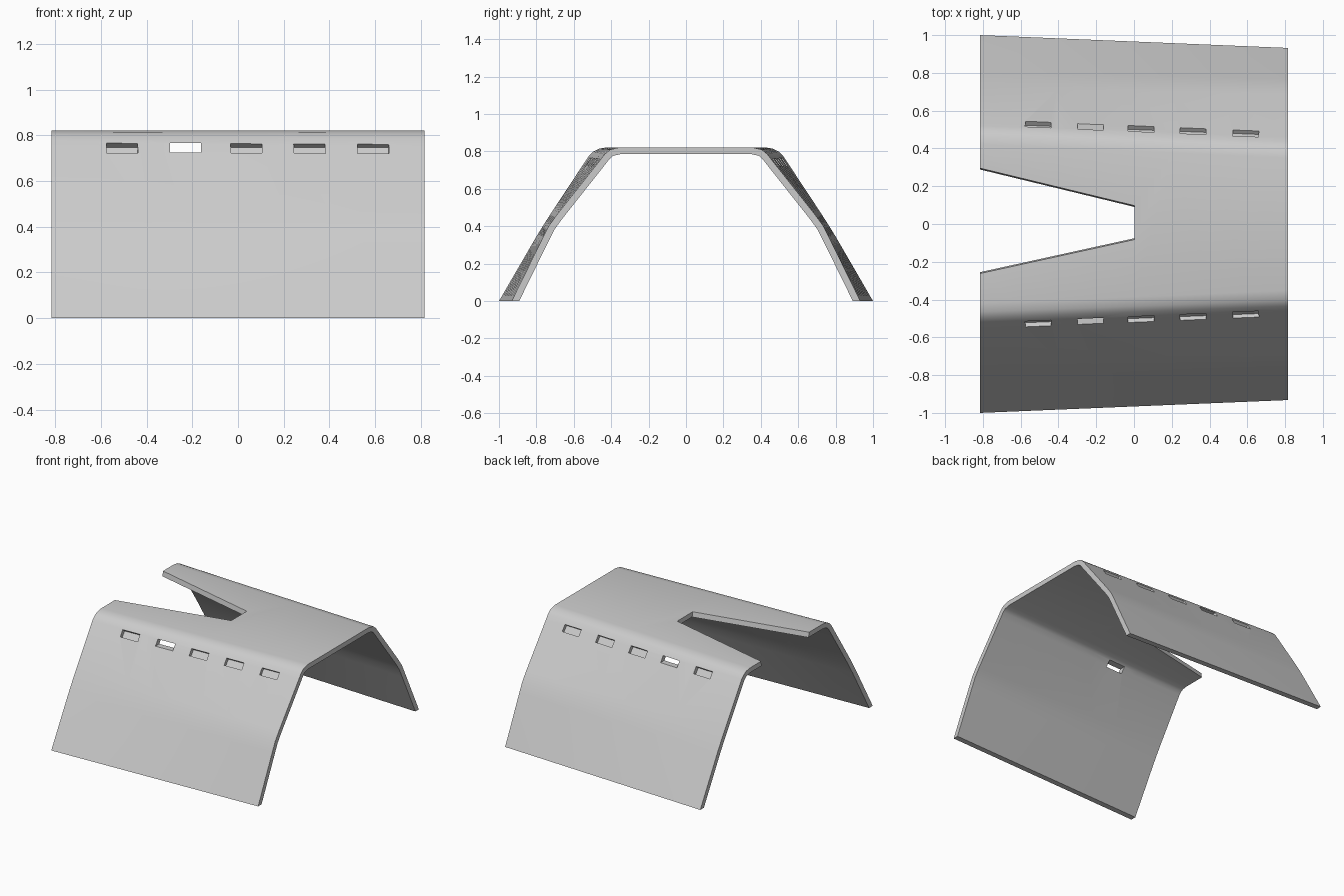
import bpy, bmesh, math
from mathutils import Vector, Matrix

cube = bpy.data.objects.get("Cube")
if cube:
    bpy.data.objects.remove(cube, do_unlink=True)

THICK = 0.036
HALF = 0.816
# outer half profiles (y, z) from foot to roof at both ends
WIDE = [(1, 0), (.8, .345), (.76, .41), (.715, .48), (.52, .775),
        (.495, .8), (.465, .815), (.42, .822)]
NARROW = [(.932, 0), (.77, .33), (.735, .4), (.69, .462), (.462, .75),
          (.435, .785), (.405, .81), (.352, .822)]


def inset(points):
    """Offset a half profile inwards by the sheet thickness."""
    result = []
    for i, p in enumerate(points):
        a = (p - points[i - 1]).normalized() if i else None
        b = (points[i + 1] - p).normalized() if i < len(points) - 1 else Vector((-1, 0))
        a = a or b
        n1, n2 = Vector((-a.y, a.x)), Vector((-b.y, b.x))
        result.append(p + (n1 + n2) * THICK / (1 + n1.dot(n2)))
    foot = (points[1] - points[0]).normalized()
    result[0] -= foot * (result[0].y / foot.y)
    return result


def new_object(name, bm):
    bmesh.ops.recalc_face_normals(bm, faces=bm.faces)
    mesh = bpy.data.meshes.new(name)
    bm.to_mesh(mesh)
    bm.free()
    obj = bpy.data.objects.new(name, mesh)
    bpy.context.collection.objects.link(obj)
    return obj


def box(name, size, matrix):
    bm = bmesh.new()
    bmesh.ops.create_cube(bm, size=1, matrix=matrix @ Matrix.Diagonal((*size, 1)))
    return new_object(name, bm)


# bent sheet, tapering along x
bm = bmesh.new()
rings = []
STEPS = 8
for s in range(STEPS + 1):
    t = s / STEPS
    half = [Vector(a).lerp(Vector(b), t) for a, b in zip(WIDE, NARROW)]
    inner = inset(half)
    mirror = lambda pts: [Vector((-p.x, p.y)) for p in reversed(pts)]
    loop = half + mirror(half) + list(reversed(inner + mirror(inner)))
    x = -HALF + 2 * HALF * t
    rings.append([bm.verts.new((x, p.x, p.y)) for p in loop])
n = len(rings[0])
for r, q in zip(rings, rings[1:]):
    for i in range(n):
        j = (i + 1) % n
        bm.faces.new((r[i], r[j], q[j], q[i]))
for r in (rings[0], rings[-1]):
    for i in range(n // 2 - 1):
        bm.faces.new((r[i], r[i + 1], r[n - 2 - i], r[n - 1 - i]))
sheet = new_object("bent_sheet", bm)

# tapered notch in the roof
bm = bmesh.new()
low, high = [], []
for x, y in ((-.88, .314), (.003, .1), (.003, -.085), (-.88, -.279)):
    side = math.copysign(.01, y)
    low.append(bm.verts.new((x, y - side * 1.5, .76)))
    high.append(bm.verts.new((x, y + side * .5, .86)))
bm.faces.new(low)
bm.faces.new(high)
for i in range(4):
    j = (i + 1) % 4
    bm.faces.new((low[i], low[j], high[j], high[i]))
cutters = [new_object("notch_cutter", bm)]

# one straight slot through both walls, shallow pockets for the rest
SLOT_Z = .745
tilt = math.radians(38)
for x in (-.507, -.23, .037, .313, .592):
    if x == -.23:
        cutters.append(box("through_slot_cutter", (.137, 2.2, .041),
                           Matrix.Translation((x, 0, SLOT_Z))))
        continue
    for side in (1, -1):
        y = side * (.508 - .039 * x)
        place = (Matrix.Translation((x, y, SLOT_Z))
                 @ Matrix.Rotation(-side * .039, 4, 'Z')
                 @ Matrix.Rotation(side * tilt, 4, 'X'))
        cutters.append(box("pocket_cutter", (.137, .06, .051), place))

for cutter in cutters:
    mod = sheet.modifiers.new("cut", 'BOOLEAN')
    mod.operation, mod.solver, mod.object = 'DIFFERENCE', 'EXACT', cutter
bpy.context.view_layer.objects.active = sheet
for mod in list(sheet.modifiers):
    bpy.ops.object.modifier_apply(modifier=mod.name)
for cutter in cutters:
    bpy.data.objects.remove(cutter, do_unlink=True)

# single pale grey material
grey = bpy.data.materials.new("pale_grey")
grey.use_nodes = True
color = (.6, .6, .6, 1)
grey.diffuse_color = color
grey.node_tree.nodes["Principled BSDF"].inputs["Base Color"].default_value = color
sheet.data.materials.clear()
sheet.data.materials.append(grey)

bpy.ops.object.select_all(action='DESELECT')
sheet.select_set(True)
bpy.ops.object.shade_smooth_by_angle(angle=math.radians(30))
